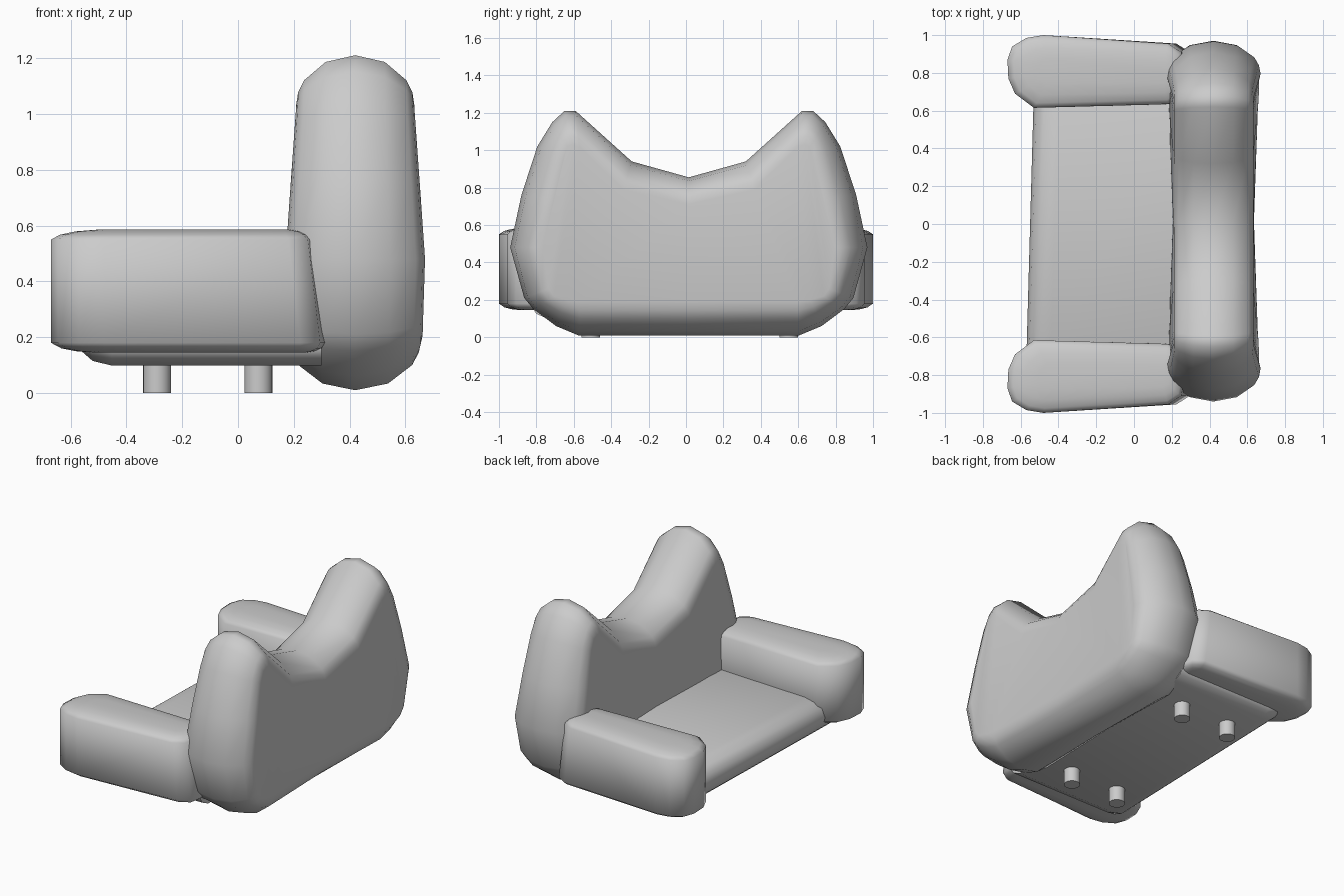
import bpy, bmesh
from math import sin, cos, radians
from mathutils import Vector

cube = bpy.data.objects.get("Cube")
if cube:
    bpy.data.objects.remove(cube)

grey = bpy.data.materials.new("light grey")
grey.use_nodes = True
GREY = (0.6, 0.6, 0.6, 1)
grey.diffuse_color = GREY
grey.node_tree.nodes["Principled BSDF"].inputs["Base Color"].default_value = GREY


def finish(name, bm, angle=60):
    """Turn a bmesh into a smooth-shaded object."""
    bmesh.ops.recalc_face_normals(bm, faces=bm.faces)
    mesh = bpy.data.meshes.new(name)
    bm.to_mesh(mesh)
    bm.free()
    mesh.materials.append(grey)
    obj = bpy.data.objects.new(name, mesh)
    bpy.context.collection.objects.link(obj)
    bpy.ops.object.select_all(action='DESELECT')
    obj.select_set(True)
    bpy.context.view_layer.objects.active = obj
    bpy.ops.object.shade_smooth_by_angle(angle=radians(angle))
    return obj


def loft(bm, rings):
    """Bridge closed rings of points and return their vertices."""
    loops = [[bm.verts.new(p) for p in ring] for ring in rings]
    n = len(loops[0])
    for a, b in zip(loops, loops[1:]):
        for i in range(n):
            j = (i + 1) % n
            bm.faces.new((a[i], a[j], b[j], b[i]))
    return loops


# Backrest: half outline (y, z), matching edge of the flat face, half thickness
HALF = [
    ((0, .855), (0, .71), .212),
    ((.305, .94), (.35, .79), .212),
    ((.605, 1.21), (.585, 1.02), .212),
    ((.665, 1.21), (.62, 1.03), .212),
    ((.73, 1.15), (.65, 1.02), .212),
    ((.81, 1.02), (.67, .95), .217),
    ((.895, .76), (.72, .74), .232),
    ((.955, .48), (.78, .48), .25),
    ((.88, .21), (.75, .26), .243),
    ((.83, .15), (.72, .22), .242),
    ((.71, .06), (.65, .20), .24),
    ((.59, .01), (.58, .19), .235),
    ((0, .01), (0, .19), .215),
]
mirrored = [((-o[0], o[1]), (-i[0], i[1]), h) for o, i, h in HALF[-2:0:-1]]
outline = HALF + mirrored
CENTRE_X, CENTRE_Y = .42, .015
rings = []
for deg in (-90, -75, -60, -30, 0, 30, 60, 75, 90):
    s, c = sin(radians(deg)), cos(radians(deg))
    ring = []
    for outer, inner, h in outline:
        y, z = Vector(inner).lerp(Vector(outer), c)
        ring.append((CENTRE_X + h * s, CENTRE_Y + y, z))
    rings.append(ring)
bm = bmesh.new()
loops = loft(bm, rings)
last = len(HALF) - 1
for loop in (loops[0], loops[-1]):
    # Fill each half with columns running from the top edge to the bottom edge
    for half in (loop, [loop[-i] for i in range(len(loop))]):
        for i in range(last // 2 - 1):
            bm.faces.new((half[i], half[i + 1], half[last - i - 1], half[last - i]))
        bm.faces.new(half[last // 2 - 1:last // 2 + 2])
finish("backrest", bm)

# Arms: plan outline shrunk towards a spine at the top and bottom
PLAN = [(-.53, .615), (-.63, .69), (-.665, .77), (-.67, .87), (-.645, .94),
        (-.57, .985), (-.48, 1.0), (.18, .955), (.25, .91), (.27, .80),
        (.25, .68), (.18, .635)]
LEVELS = [(.145, .4), (.15, .65), (.16, .85), (.18, 1), (.55, 1), (.567, .87),
          (.579, .65), (.585, .35)]
for name, side in (("front_arm", -1), ("rear_arm", 1)):
    rings = []
    for z, k in LEVELS:
        ring = []
        for x, y in PLAN:
            sx = min(max(x, -.42), .15)
            lean = .12 * (.55 - z) if x > 0 else 0
            ring.append((sx + (x - sx) * k + lean, side * (.81 + (y - .81) * k), z))
        rings.append(ring)
    bm = bmesh.new()
    loops = loft(bm, rings)
    bm.faces.new(loops[0])
    bm.faces.new(loops[-1])
    finish(name, bm, 80)

# Seat: cushion cross-section swept between the arms, front edge slightly askew
SECTION = [(.30, .098), (-.43, .098), (-.50, .115), (-.54, .15), (-.55, .21),
           (-.535, .27), (-.49, .305), (-.42, .32), (.30, .33)]
rings = []
for y, k in ((-.82, .5), (-.80, .75), (-.74, 1), (.74, 1), (.80, .75), (.82, .5)):
    rings.append([(x + (.028 * y if x < 0 else 0), y, .21 + (z - .21) * k) for x, z in SECTION])
bm = bmesh.new()
loops = loft(bm, rings)
bm.faces.new(loops[0])
bm.faces.new(loops[-1])
finish("seat", bm)

# Legs: four short round pegs
for end, y in (("front", -.51), ("rear", .55)):
    for place, x in (("outer", -.29), ("inner", .073)):
        bm = bmesh.new()
        bmesh.ops.create_cone(bm, cap_ends=True, segments=24, radius1=.05,
                              radius2=.05, depth=.12)
        bmesh.ops.translate(bm, verts=bm.verts, vec=(x, y, .06))
        finish(f"{end}_{place}_leg", bm, 30)
